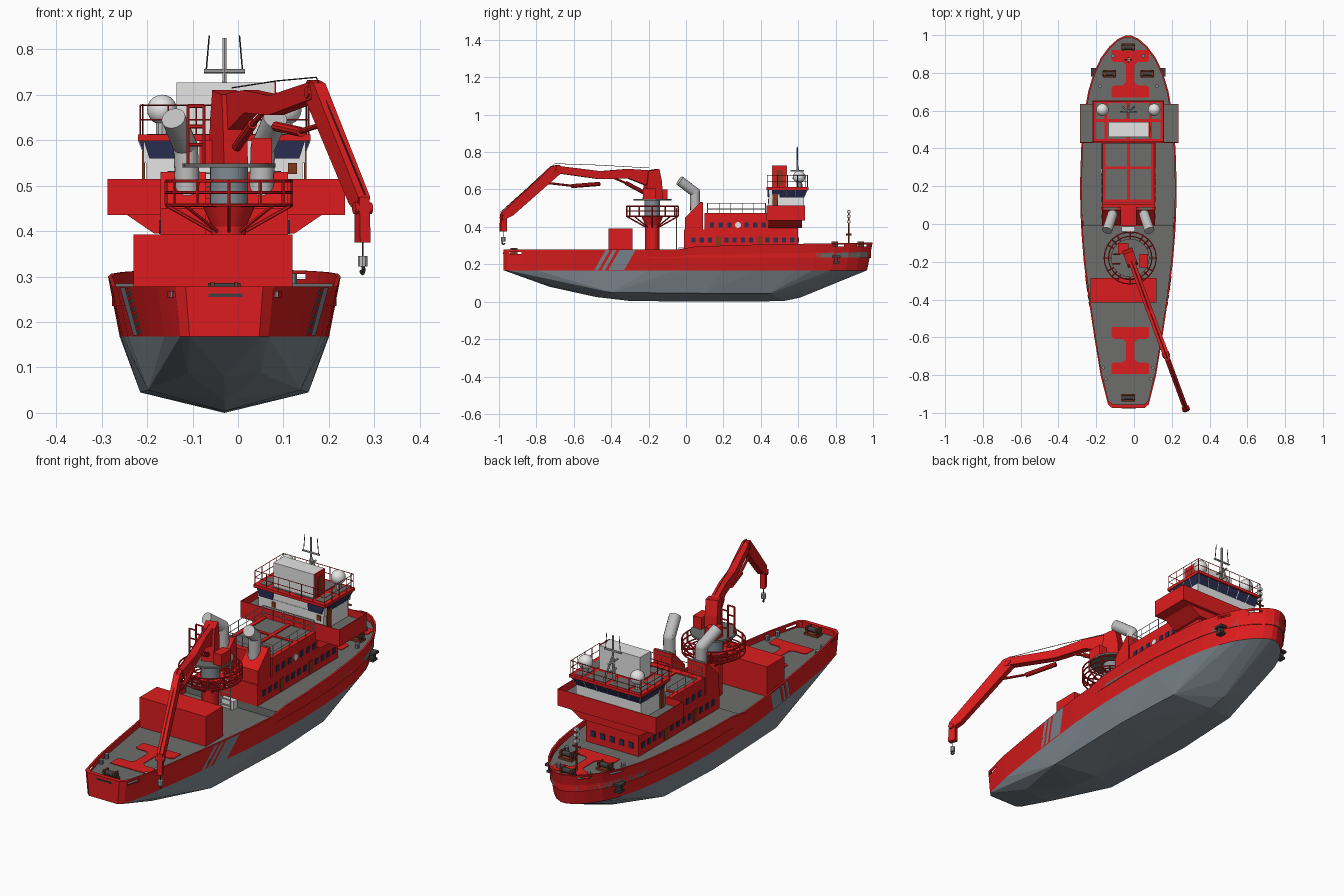
import bpy, bmesh, math
from mathutils import Vector, Matrix

if "Cube" in bpy.data.objects:
    bpy.data.objects.remove(bpy.data.objects["Cube"])

CX = -0.03  # ship centreline
MATS = {}
for n, c in dict(red=(.73, .012, .013), hull_grey=(.22, .26, .295), deck_grey=(.155, .155, .145), white=(.78, .78, .78),
                 light_grey=(.52, .52, .52), window_navy=(.022, .026, .08), dark_steel=(.05, .05, .055),
                 rust_brown=(.23, .04, .012)).items():
    MATS[n] = bpy.data.materials.new(n)
    MATS[n].diffuse_color = (*c, 1)


def finish(name, bm, mat, smooth=False, recalc=True):
    if recalc:
        bmesh.ops.recalc_face_normals(bm, faces=bm.faces)
    me = bpy.data.meshes.new(name)
    bm.to_mesh(me)
    bm.free()
    me.materials.append(MATS[mat])
    ob = bpy.data.objects.new(name, me)
    bpy.context.collection.objects.link(ob)
    if smooth:
        for p in me.polygons:
            p.use_smooth = True
        me.set_sharp_from_angle(angle=math.radians(35))
    return ob


def boxes(name, mat, *bs):  # each box: x0, x1, y0, y1, z0, z1
    bm = bmesh.new()
    for x0, x1, y0, y1, z0, z1 in bs:
        m = Matrix.Translation(((x0 + x1) / 2, (y0 + y1) / 2, (z0 + z1) / 2)) @ Matrix.Diagonal((x1 - x0, y1 - y0, z1 - z0, 1))
        bmesh.ops.create_cube(bm, size=1, matrix=m)
    return finish(name, bm, mat)


def rods(name, mat, r, segs, sides=6, r2=None):
    bm = bmesh.new()
    for a, b in segs:
        a, b = Vector(a), Vector(b)
        d = b - a
        m = Matrix.Translation((a + b) / 2) @ d.to_track_quat('Z', 'Y').to_matrix().to_4x4()
        bmesh.ops.create_cone(bm, cap_ends=True, segments=sides, radius1=r, radius2=r if r2 is None else r2, depth=d.length, matrix=m)
    return finish(name, bm, mat, sides > 8)


def prism(name, mat, pts, t0, t1, fn):  # 2D profile extruded from t0 to t1
    bm = bmesh.new()
    lo, hi = [[bm.verts.new(fn(a, b, t)) for a, b in pts] for t in (t0, t1)]
    bm.faces.new(lo)
    bm.faces.new(hi)
    for i in range(len(pts)):
        j = (i + 1) % len(pts)
        bm.faces.new((lo[i], lo[j], hi[j], hi[i]))
    return finish(name, bm, mat)


def ball(name, mat, c, r):
    bm = bmesh.new()
    bmesh.ops.create_uvsphere(bm, u_segments=16, v_segments=10, radius=r, matrix=Matrix.Translation(c))
    return finish(name, bm, mat, True)


def chain(pts, closed=False):
    return list(zip(pts, pts[1:] + pts[:1])) if closed else list(zip(pts, pts[1:]))


def rail(name, mat, x0, x1, y0, y1, z, h, r=.0018):
    c = [(x0, y0), (x1, y0), (x1, y1), (x0, y1)]
    segs = []
    for k in (.5, 1):
        segs += chain([(x, y, z + h * k) for x, y in c], True)
    for (ax, ay), (bx, by) in chain(c, True):
        n = max(2, round(math.hypot(bx - ax, by - ay) / .06))
        for i in range(n):
            x, y = ax + (bx - ax) * i / n, ay + (by - ay) * i / n
            segs.append(((x, y, z), (x, y, z + h)))
    rods(name, mat, r, segs, 4)


def interp(tab, y):
    for (y0, v0), (y1, v1) in zip(tab, tab[1:]):
        if y <= y1:
            return v0 + (v1 - v0) * max(0, y - y0) / (y1 - y0)
    return tab[-1][1]


XY = lambda a, b, t: (a, b, t)
XZ = lambda a, b, t: (a, t, b)
YZ = lambda a, b, t: (t, a, b)

# --- hull: outline of the sheer line as (y, half width) ---
OUT = [(-.975, .085), (-.955, .108), (-.8, .147), (-.6, .18), (-.4, .21), (-.2, .236), (-.05, .248), (.05, .253), (.2, .256),
       (.4, .25), (.6, .23), (.7, .213), (.8, .183), (.88, .145), (.94, .1), (.98, .055), (.998, .015)]
SHEER = [(-1, .278), (-.05, .278), (.05, .295), (.4, .306), (1, .316)]
WL = .168


def loop(kw, ky, zf):
    right = [(CX + w * kw, y * (ky if y > 0 else 2 * ky - 1 if ky > .98 else 1), zf(y)) for y, w in OUT]
    return right + [(2 * CX - x, y, z) for x, y, z in reversed(right)]


rings = [loop(.9, .97, lambda y: WL), loop(1, 1, lambda y: interp(SHEER, y)),
         loop(.965, .99, lambda y: interp(SHEER, y)), loop(.965, .99, lambda y: .235)]
bm = bmesh.new()
rv = [[bm.verts.new(p) for p in r] for r in rings]
for a, b in zip(rv, rv[1:]):
    for i in range(len(a)):
        j = (i + 1) % len(a)
        bm.faces.new((a[i], a[j], b[j], b[i]))
bmesh.ops.recalc_face_normals(bm, faces=bm.faces)
# mooring slots cut through the bulwark
for y0, y1, z0, z1 in ((-.945, -.88, .255, .267), (.785, .845, .294, .305), (.915, .965, .295, .306)):
    for co, no in (((0, y0, 0), (0, 1, 0)), ((0, y1, 0), (0, 1, 0)), ((0, 0, z0), (0, 0, 1)), ((0, 0, z1), (0, 0, 1))):
        near = [f for f in bm.faces if any(y0 - .2 < v.co.y < y1 + .2 for v in f.verts)]
        geom = set(near) | {e for f in near for e in f.edges} | {v for f in near for v in f.verts}
        bmesh.ops.bisect_plane(bm, geom=list(geom), plane_co=co, plane_no=no)
    gone = [f for f in bm.faces if y0 < f.calc_center_median().y < y1 and z0 < f.calc_center_median().z < z1]
    bmesh.ops.delete(bm, geom=gone, context='FACES')
finish("hull_topsides", bm, "red", recalc=False)

# faceted underwater hull
bm = bmesh.new()
low = [(-.72, .08, .088), (-.4, .168, .05), (.1, .185, .045), (.45, .168, .045), (.66, .07, .065),
       (-.73, 0, .08), (-.48, 0, .025), (-.3, 0, .004), (.1, 0, 0), (.52, 0, .003), (.61, 0, .022)]
for p in rings[0] + [(CX + s * w, y, z) for y, w, z in low for s in (1, -1)]:
    bm.verts.new(p)
bmesh.ops.remove_doubles(bm, verts=bm.verts, dist=1e-5)
bmesh.ops.convex_hull(bm, input=bm.verts)
finish("hull_bottom", bm, "hull_grey")

# decks, stepped behind the deckhouse
inner = [(x, y) for x, y, z in rings[3]]
n = len(OUT)
R, L = inner[:n], inner[n:]
prism("aft_deck", "deck_grey", [p for p in R if p[1] < -.01] + [(.209, -.01), (-.269, -.01)] + [p for p in L if p[1] < -.01], .236, .25, XY)
prism("fore_deck", "deck_grey", [(.209, -.01)] + [p for p in R if p[1] > -.01] + [p for p in L if p[1] > -.01] + [(-.269, -.01)], .236, .285, XY)
half = [(.1, .125), (.1, .072), (.085, .062), (.04, .062), (.022, .045), (.022, -.045), (.04, -.062), (.085, -.062), (.1, -.072), (.1, -.125)]
for nm, yc, z in (("aft", -.67, .25), ("fore", .795, .285)):
    prism(nm + "_deck_marking", "red", [(CX + .01 + a, yc + b) for a, b in half] + [(CX + .01 - a, yc + b) for a, b in reversed(half)], z, z + .003, XY)


# --- slanted side stripes, anchors ---
def side(y, z):
    w = interp(OUT, y)
    return w * (.9 + .1 * (z - WL) / (interp(SHEER, y) - WL)) + .003


bm = bmesh.new()
for y0, y1 in ((-.49, -.468), (-.452, -.432), (-.415, -.33)):
    for s in (1, -1):
        q = [(y0, .17), (y1, .17), (y1 + .06, .276), (y0 + .06, .276)]
        bm.faces.new([bm.verts.new((CX + s * side(y, z), y, z)) for y, z in q[::s]])
finish("side_stripes", bm, "hull_grey", recalc=False)
boxes("stern_slot", "dark_steel", (-.065, .01, -.978, -.97, .255, .263))
for s in (1, -1):
    c = CX + s * .18
    boxes("anchor", "dark_steel", (c - .018, c + .018, .78, .825, .237, .248), (c - .012, c + .012, .795, .81, .21, .24), (c - .014, c + .014, .785, .82, .205, .215))

# --- cargo box and deckhouse ---
boxes("cargo_box", "red", (-.23, .12, -.415, -.285, .25, .392))
boxes("deckhouse", "red", (-.17, .11, .1, .6, .28, .465), (-.17, .11, -.01, .1, .28, .385))
boxes("deckhouse_roof", "deck_grey", (-.155, .095, .13, .43, .46, .468))
boxes("roof_beams", "red", (-.17, .11, .29, .305, .46, .473), (-.17, .11, .1, .13, .46, .473), (-.038, -.02, .1, .43, .46, .473),
      (-.17, -.15, .1, .43, .46, .473), (.09, .11, .1, .43, .46, .473))
rail("deckhouse_rail", "light_grey", -.165, .105, .115, .425, .465, .062)
for s in (1, -1):
    x = CX + s * .09
    prism("funnel_casing", "red", [(-.005, .38), (-.005, .45), (.075, .53), (.09, .53), (.09, .38)], x - .05, x + .05, YZ)
    boxes("funnel_grating", "deck_grey", (x - .035, x + .035, .076, .089, .525, .532))
    p = [(x - s * .01, .05, .45), (x - s * .005, .048, .585), (x + s * .022, -.035, .648)]
    rods("exhaust_pipe", "light_grey", .027, chain(p), 14)
    ball("exhaust_elbow", "light_grey", p[1], .027)
# deckhouse windows, doors and lifebuoys
win = []
for z, ys in ((.33, [.04 + .044 * i for i in range(13)]), (.41, [.14 + .046 * i for i in range(10)])):
    for i, y in enumerate(ys):
        if i % 5 != 3:
            win += [(x - .003, x + .003, y - .011, y + .011, z - .014, z + .014) for x in (-.17, .11)]
    win += [(CX + k * .05 - .012, CX + k * .05 + .012, .597, .603, z - .014, z + .014) for k in (-2, -1, 0, 1, 2)]
boxes("deckhouse_windows", "window_navy", *win)
boxes("deckhouse_doors", "rust_brown", *[(x - .003, x + .003, y, y + .028, .29, .35) for x in (-.17, .11) for y in (.16, .38)])
rods("lifebuoys", "white", .016, [((x - .004, .278, .41), (x + .004, .278, .41)) for x in (-.17, .11)], 12)
rods("ladder", "white", .003, [((-.055, -.05, .27 + .03 * i), (-.005, -.05, .27 + .03 * i)) for i in range(8)] + [((x, -.05, .25), (x, -.05, .5)) for x in (-.055, -.005)], 4)
boxes("deck_machinery", "white", (-.065, .005, -.04, -.012, .25, .29))

# --- bridge ---
prism("bridge_support", "red", [(CX - .155, .395), (CX + .155, .395), (CX + .215, .436), (CX - .215, .436)], .44, .62, XZ)
boxes("bridge_wings", "red", (-.287, .235, .43, .635, .435, .475), (-.287, .235, .43, .433, .47, .515), (-.287, .235, .632, .635, .47, .515),
      (-.287, -.284, .43, .635, .47, .515), (.232, .235, .43, .635, .47, .515))
boxes("wing_decks", "deck_grey", (-.284, .232, .433, .632, .47, .48))
boxes("wheelhouse", "white", (CX - .172, CX + .172, .442, .63, .47, .56), (CX - .178, CX + .178, .444, .5, .55, .6))
bm = bmesh.new()
lo, hi = [[bm.verts.new((CX + s * w, y, z)) for s, y in ((-1, .46), (1, .46), (1, y1), (-1, y1))] for w, y1, z in ((.172, .63, .558), (.188, .648, .6))]
for i in range(4):
    bm.faces.new((lo[i], lo[(i + 1) % 4], hi[(i + 1) % 4], hi[i]))
finish("wheelhouse_windows", bm, "window_navy")
prism("aft_window_left", "window_navy", [(-.195, .56), (-.125, .56), (-.12, .598), (-.207, .598)], .437, .443, XZ)
prism("aft_window_right", "window_navy", [(.135, .56), (.065, .56), (.06, .598), (.147, .598)], .437, .443, XZ)
rods("window_bars", "white", .002, [((CX + k * .056, .631, .558), (CX + k * .061, .649, .6)) for k in range(-3, 4)] +
     [((CX + s * .172, y, .558), (CX + s * .188, y, .6)) for s in (1, -1) for y in (.54, .585)], 4)
boxes("wheelhouse_doors", "rust_brown", *[(x - .003, x + .003, .462, .492, .485, .575) for x in (CX - .178, CX + .178)],
      (-.13, -.11, .438, .443, .525, .55), (.11, .13, .438, .443, .525, .55))
boxes("bridge_roof", "red", (CX - .19, CX + .19, .43, .655, .598, .612))
boxes("roof_panels", "deck_grey", *[(CX + a, CX + b, c, d, .61, .614) for a, b in ((-.17, -.125), (-.11, -.01), (.01, .11), (.125, .17)) for c, d in ((.45, .54), (.555, .64))])
rail("bridge_roof_rail", "red", CX - .185, CX + .185, .435, .65, .612, .065)
boxes("roof_locker", "white", (-.135, .08, .46, .54, .612, .727))
boxes("locker_door", "red", (.078, .084, .462, .538, .612, .728))
boxes("locker_door_panel", "rust_brown", (.082, .087, .485, .515, .62, .705))
for s in (1, -1):
    c = (CX + s * .137, .605, .667)
    ball("radome", "white", c, .033)
    rods("radome_stand", "light_grey", .014, [((c[0], c[1], .612), (c[0], c[1], .645))], 10)
rods("radar_mast", "light_grey", .005, [((CX, .595, .612), (CX, .595, .825)), ((CX - .045, .595, .752), (CX + .045, .595, .752)),
     ((CX, .56, .7), (CX, .63, .7)), ((CX, .57, .66), (CX, .62, .66)), ((CX - .03, .62, .612), (CX, .595, .73)), ((CX + .03, .62, .612), (CX, .595, .73))])
rods("whip_aerials", "dark_steel", .0018, [((CX + s * .04, .595, .75), (CX + s * .033, .595, .83)) for s in (1, -1)] +
     [((x, .64, .61), (x, .64, .68)) for x in (-.21, .15)], 5)

# --- crane: local plane along the boom, a = reach, b = height, t = sideways ---
P = Vector((-.02, -.18, 0))
U, V = Vector((.346, -.938, 0)), Vector((.938, .346, 0))
CR = lambda a, b, t: P + U * a + V * t + Vector((0, 0, b))
up = lambda z: P + Vector((0, 0, z))
circ = lambda r, z, n=24: [P + Vector((r * math.cos(6.28319 * i / n), r * math.sin(6.28319 * i / n), z)) for i in range(n)]
rods("crane_pedestal", "red", .038, [(up(.25), up(.465))], 20)
rods("pedestal_flare", "red", .038, [(up(.41), up(.46))], 20, .06)
rods("crane_turret", "hull_grey", .042, [(up(.46), up(.545))], 20)
rods("turret_platform", "deck_grey", .102, [(up(.54), up(.549))], 24)
rods("platform_rings", "red", .0035, sum([chain(circ(r, z), True) for r, z in ((.138, .457), (.115, .457), (.09, .457), (.138, .485), (.138, .51))], []))
rods("platform_spokes", "red", .004, [(up(.457), p) for p in circ(.138, .457, 12)] + [(p, p + Vector((0, 0, .053))) for p in circ(.138, .457, 12)] +
     [(up(.4) + (p - up(.457)) * .27, p) for p in circ(.138, .457, 8)])
prism("crane_column", "red", [(-.05, .548), (.045, .548), (.04, .62), (.03, .70), (-.03, .71), (-.045, .64)], -.028, .028, CR)
boxes("crane_cabinet", "red", (.03, .075, -.23, -.16, .548, .605))
boxes("crane_winch_house", "red", (-.085, -.03, -.16, -.1, .548, .6))
rods("crane_frame", "red", .004, [((x, y, .548), (x, y, .675)) for x in (-.11, -.075) for y in (-.21, -.16)] +
     [((-.11, y, z), (-.075, y, z)) for y in (-.21, -.16) for z in (.59, .63, .675)])
prism("main_boom", "red", [(-.03, .60), (-.035, .675), (.03, .703), (.14, .71), (.3, .698), (.55, .727), (.565, .69), (.3, .655), (.14, .66), (.06, .63)], -.017, .017, CR)
prism("outer_arm", "red", [(.51, .715), (.535, .732), (.575, .725), (.86, .475), (.845, .44), (.8, .46), (.53, .683)], -.014, .014, CR)
prism("arm_head", "red", [(.832, .375), (.832, .475), (.862, .475), (.868, .375)], -.012, .012, CR)
rods("boom_joints", "red", .013, [(CR(a, b, -.02), CR(a, b, .02)) for a, b in ((.545, .705), (.0, .655), (.85, .45))], 12)
rods("lift_cylinders", "red", .011, [(CR(.05, .585, 0), CR(.15, .635, 0)), (CR(.3, .63, 0), CR(.46, .618, 0))], 10)
rods("cylinder_rods", "red", .006, [(CR(.14, .63, 0), CR(.24, .67, 0)), (CR(.45, .619, 0), CR(.6, .635, 0))], 8)
rods("crane_cable", "dark_steel", .0015, chain([CR(.02, .715, 0), CR(.3, .73, 0), CR(.555, .738, 0), CR(.865, .48, 0)]) + [(CR(.85, .38, 0), CR(.85, .32, 0))], 5)
rods("hook_block", "light_grey", .011, [(CR(.85, .322, 0), CR(.85, .345, 0))], 10)
rods("hook", "dark_steel", .004, chain([CR(.85, .325, 0), CR(.858, .315, 0), CR(.85, .306, 0), CR(.84, .312, 0)]))

# --- deck gear ---
for x, y, z in ((-.13, .795, .285), (.07, .795, .285), (CX, .935, .285), (CX, -.92, .25)):
    boxes("winch_frame", "rust_brown", (x - .035, x + .035, y - .02, y + .02, z, z + .01), (x - .03, x - .022, y - .018, y + .018, z, z + .038), (x + .022, x + .03, y - .018, y + .018, z, z + .038))
    rods("winch_drum", "dark_steel", .012, [((x - .036, y, z + .024), (x + .036, y, z + .024))], 12)
rods("bollards", "hull_grey", .01, [((CX + s * w, y, z), (CX + s * w, y, z + .022)) for s in (1, -1)
     for w, y, z in ((.132, -.76, .25), (.12, -.82, .25), (.15, .73, .285), (.08, .89, .285))], 10)
rods("bow_mast", "rust_brown", .005, [((CX, .87, .285), (CX, .87, .49)), ((CX - .02, .87, .4), (CX + .02, .87, .4)), ((CX, .855, .36), (CX, .885, .36))])
boxes("bow_mast_lamps", "white", *[(CX - .008, CX + .008, .86, .88, z, z + .014) for z in (.42, .45, .475)])

for m in bpy.data.materials:
    if m.users and not m.is_grease_pencil:
        m.use_nodes = True
        m.node_tree.nodes["Principled BSDF"].inputs["Base Color"].default_value = m.diffuse_color
